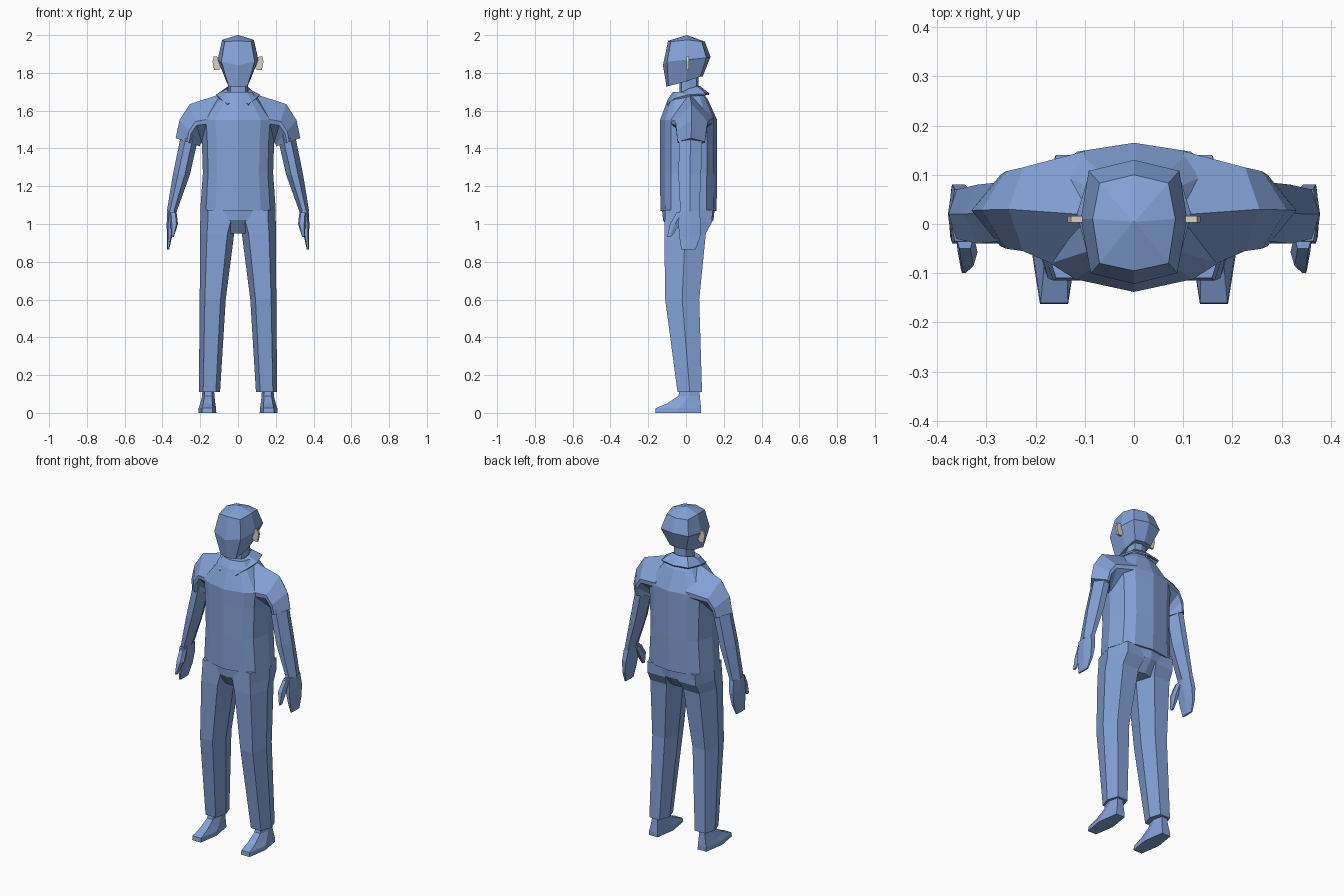
import bpy
import bmesh

cube = bpy.data.objects.get("Cube")
if cube:
    bpy.data.objects.remove(cube, do_unlink=True)


def make_material(name, color):
    mat = bpy.data.materials.new(name)
    mat.use_nodes = True
    mat.diffuse_color = color
    mat.node_tree.nodes["Principled BSDF"].inputs["Base Color"].default_value = color
    return mat


BLUE = make_material("soft blue", (.23, .36, .68, 1))
CREAM = make_material("pale cream", (.68, .65, .58, 1))


def finish(name, bm, mat):
    """Turn a bmesh into a flat shaded object."""
    bmesh.ops.recalc_face_normals(bm, faces=bm.faces)
    mesh = bpy.data.meshes.new(name)
    bm.to_mesh(mesh)
    bm.free()
    mesh.materials.append(mat)
    obj = bpy.data.objects.new(name, mesh)
    bpy.context.collection.objects.link(obj)
    return obj


def loft(name, rings, mat=BLUE, side=1, closed=True):
    """Skin a row of rings; closed rings are capped at both ends."""
    bm = bmesh.new()
    rows = [[bm.verts.new((x * side, y, z)) for x, y, z in ring] for ring in rings]
    count = len(rows[0])
    for low, high in zip(rows, rows[1:]):
        for i in range(count if closed else count - 1):
            j = (i + 1) % count
            bm.faces.new((low[i], low[j], high[j], high[i]))
    if closed:
        bm.faces.new(rows[0])
        bm.faces.new(rows[-1])
    return finish(name, bm, mat)


def mirrored(half):
    """Complete a ring from its half, given from front centre to back centre."""
    return half + [(-x, y, z) for x, y, z in half[-2:0:-1]]


def limb_ring(outer, inner, front, back, cut=.2):
    """Six sided ring between an outer and an inner (x, z) point."""
    middle = (front + back) / 2
    ring = []
    for t, y in ((0, middle), (cut, front), (1 - cut, front),
                 (1, middle), (1 - cut, back), (cut, back)):
        x, z = (a + (b - a) * t for a, b in zip(outer, inner))
        ring.append((x, y, z))
    return ring


def limb(name, sections, cut=.2):
    for label, side in (("left", 1), ("right", -1)):
        rings = [limb_ring(*section, cut) for section in sections]
        loft(label + "_" + name, rings, side=side)


def level(z, outer, inner, front, back):
    return (outer, z), (inner, z), front, back


# Shirt body and pelvis share one outline
outline = [(0, -.138), (.12, -.112), (.17, -.08), (.2, .02),
           (.17, .11), (.115, .147), (0, .165)]


def trunk(name, levels):
    loft(name, [mirrored([(x * sx, y * sy, z) for x, y in outline])
                for z, sx, sy in levels])


trunk("shirt_body", [(1.07, 1, .98), (1.27, .93, 1), (1.46, .96, 1),
                     (1.55, 1, 1), (1.66, .56, .7), (1.7, .4, .5)])
trunk("pelvis", [(1.09, .95, .93), (1.02, .95, .88), (.95, .4, .55)])

# Sleeves
limb("sleeve", [((.1, 1.685), (.1, 1.42), -.11, .148),
                ((.255, 1.635), (.19, 1.43), -.055, .115),
                ((.31, 1.55), (.2, 1.42), -.05, .107),
                ((.33, 1.455), (.2, 1.41), -.045, .1)], cut=.45)

# Arms, hands and thumbs
limb("arm", [level(1.48, .3, .205, -.035, .085),
             level(1.26, .345, .255, -.04, .08),
             level(1.065, .377, .325, -.03, .07)], cut=.3)
limb("hand", [level(1.07, .374, .325, -.035, .07),
              level(1, .378, .335, -.04, .08),
              level(.93, .376, .35, -.035, .075),
              level(.865, .376, .364, -.025, .05)])
limb("thumb", [level(1.06, .362, .325, -.05, 0),
               level(1, .358, .318, -.085, -.03),
               level(.93, .352, .34, -.1, -.08)])

# Trouser legs and shoes
limb("trouser_leg", [level(1.075, .198, 0, -.11, .14),
                     level(1.01, .2, 0, -.113, .138),
                     level(.95, .2, .02, -.115, .105),
                     level(.6, .203, .065, -.11, .07),
                     level(.11, .207, .095, -.045, .085)])
limb("shoe", [level(0, .21, .115, -.163, .08),
              level(.025, .208, .116, -.16, .08),
              level(.05, .2, .12, -.1, .077),
              level(.09, .19, .125, -.04, .073),
              level(.14, .188, .127, -.03, .07)])

# Neck
neck = [(0, -.035), (.04, -.025), (.052, .015), (.04, .055), (0, .065)]
loft("neck", [mirrored([(x, y, z) for x, y in neck]) for z in (1.66, 1.79)])

# Head, widest at the level of the ears
head_rings = [
    [(0, -.103, 1.725), (.05, -.093, 1.73), (.062, 0, 1.755),
     (.055, .075, 1.78), (0, .088, 1.78)],
    [(0, -.122, 1.84), (.088, -.1, 1.86), (.108, .01, 1.87),
     (.092, .108, 1.88), (0, .13, 1.885)],
    [(0, -.095, 1.97), (.07, -.08, 1.965), (.084, .01, 1.975),
     (.07, .083, 1.965), (0, .1, 1.965)],
    [(x, .005, 2) for x in (0, .001, .002, .001, 0)],
]
loft("head", [mirrored(half) for half in head_rings])

# Ears: thin upright plates
ear = [(.09, 1.83), (.105, 1.885), (.128, 1.887), (.135, 1.86), (.126, 1.815), (.1, 1.815)]
for label, side in (("left", 1), ("right", -1)):
    loft(label + "_ear", [[(x, y, z) for x, z in ear] for y in (.003, .016)], CREAM, side)

# Folded collar, open at the throat
inner = [(.005, -.07, 1.665), (.045, -.04, 1.69), (.06, .01, 1.715),
         (.05, .06, 1.73), (0, .075, 1.73)]
outer = [(.055, -.1, 1.635), (.095, -.06, 1.665), (.116, .02, 1.685),
         (.09, .105, 1.69), (0, .125, 1.69)]
strips = [half + [(-x, y, z) for x, y, z in half[-2::-1]] for half in (inner, outer)]
collar = loft("collar", strips, closed=False)
fold = collar.modifiers.new("thickness", "SOLIDIFY")
fold.thickness = .01
